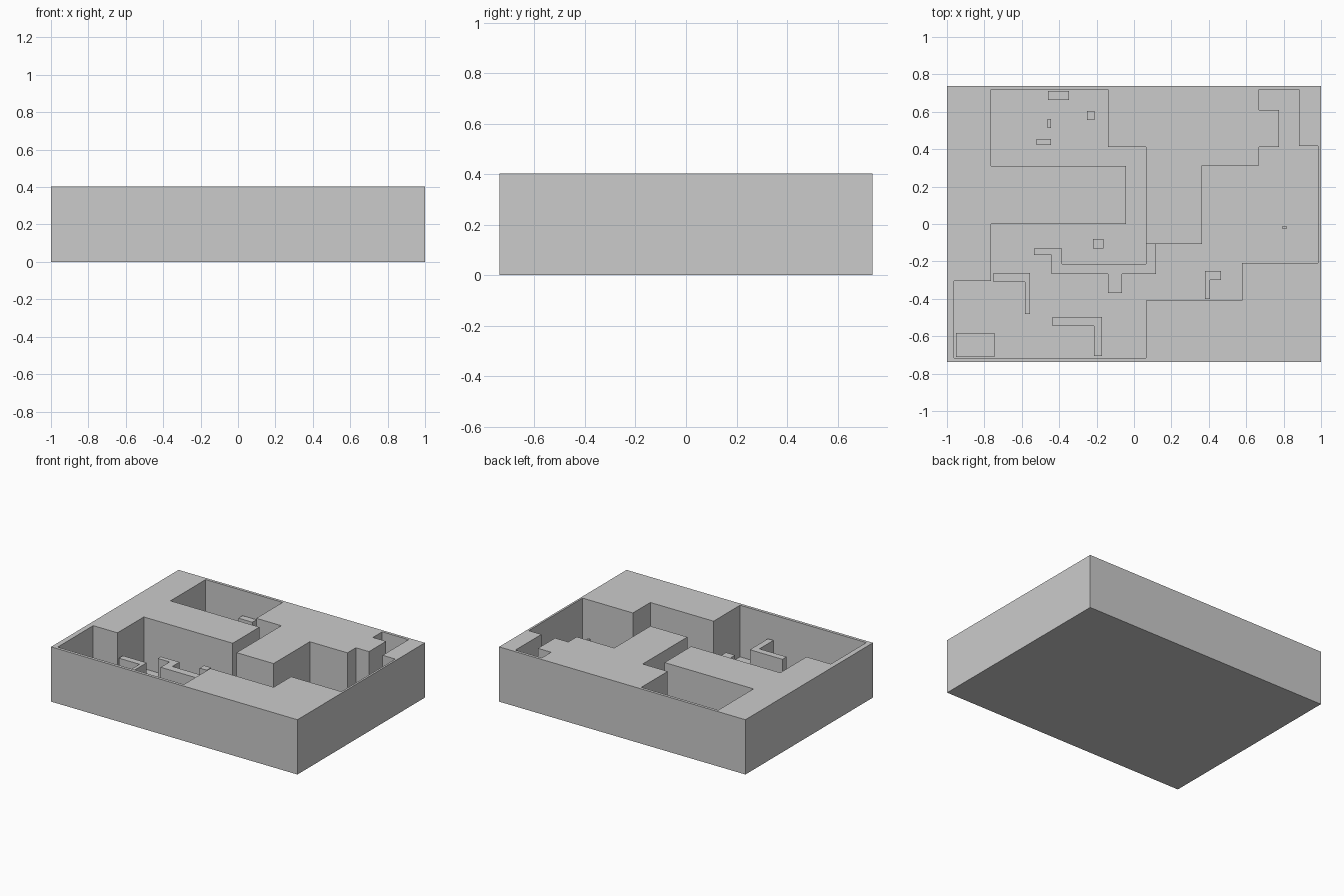
import bpy, bmesh

if "Cube" in bpy.data.objects:
    bpy.data.objects.remove(bpy.data.objects["Cube"])

FLOOR, LOW, TOP = 0.023, 0.222, 0.402
HX, HY = 1.0, 0.739


def prism(name, pts, z0, z1):
    """Extrude a plan outline from z0 up to z1."""
    bm = bmesh.new()
    face = bm.faces.new([bm.verts.new((x, y, z0)) for x, y in pts])
    ext = bmesh.ops.extrude_face_region(bm, geom=[face], use_keep_orig=True)
    for v in ext["geom"]:
        if isinstance(v, bmesh.types.BMVert):
            v.co.z = z1
    bmesh.ops.recalc_face_normals(bm, faces=bm.faces)
    mesh = bpy.data.meshes.new(name)
    bm.to_mesh(mesh)
    bm.free()
    obj = bpy.data.objects.new(name, mesh)
    bpy.context.collection.objects.link(obj)
    return obj


def rect(x0, x1, y0, y1):
    return [(x0, y0), (x1, y0), (x1, y1), (x0, y1)]


# Floor slab and the tall solid mass standing on it
prism("floor_slab", rect(-HX, HX, -HY, HY), 0, FLOOR)
walls = prism("wall_mass", rect(-HX, HX, -HY, HY), FLOOR, TOP)

# Connected rooms and corridors, cut right through the mass
rooms = [(-.765, .718), (-.14, .718), (-.14, .412), (.063, .412), (.063, -.106),
         (.363, -.106), (.363, .314), (.668, .314), (.668, .412), (.775, .412),
         (.775, .61), (.668, .61), (.668, .718), (.882, .718), (.882, .417),
         (.985, .417), (.985, -.208), (.577, -.208), (.577, -.41), (.063, -.41),
         (.063, -.717), (-.962, -.717), (-.962, -.305), (-.765, -.305),
         (-.765, 0), (-.043, 0), (-.043, .31), (-.765, .31)]
cutter = prism("room_cutter", rooms, -0.2, 0.7)
cutter.hide_render = True
mod = walls.modifiers.new("rooms", 'BOOLEAN')
mod.operation, mod.solver, mod.object = 'DIFFERENCE', 'EXACT', cutter
bpy.context.view_layer.objects.active = walls
bpy.ops.object.modifier_apply(modifier=mod.name)
bpy.data.objects.remove(cutter)

# Low partition winding out from the corner of the corridor
partition = [(.063, -.106), (.063, -.213), (-.385, -.213), (-.385, -.13),
             (-.535, -.13), (-.535, -.165), (-.44, -.165), (-.44, -.268),
             (-.14, -.268), (-.14, -.37), (-.065, -.37), (-.065, -.268),
             (.117, -.268), (.117, -.106)]
prism("low_partition", partition, FLOOR, LOW)

# Low L-shaped screens
screens = {
    "west_screen": [(-.75, -.263), (-.557, -.263), (-.557, -.48), (-.583, -.48),
                    (-.583, -.31), (-.75, -.31)],
    "south_screen": [(-.435, -.497), (-.17, -.497), (-.17, -.707), (-.215, -.707),
                     (-.215, -.545), (-.435, -.545)],
    "east_screen": [(.38, -.252), (.465, -.252), (.465, -.3), (.406, -.3),
                    (.406, -.4), (.38, -.4)],
}
for name, pts in screens.items():
    prism(name, pts, FLOOR, LOW)

# Low free-standing blocks
blocks = [(-.46, -.347, .662, .71), (-.25, -.21, .555, .603), (-.462, -.445, .513, .562),
          (-.52, -.445, .423, .455), (-.22, -.162, -.13, -.08), (.795, .816, -.028, -.01),
          (-.953, -.747, -.71, -.582)]
for i, b in enumerate(blocks):
    prism(f"low_block_{i + 1}", rect(*b), FLOOR, LOW)
